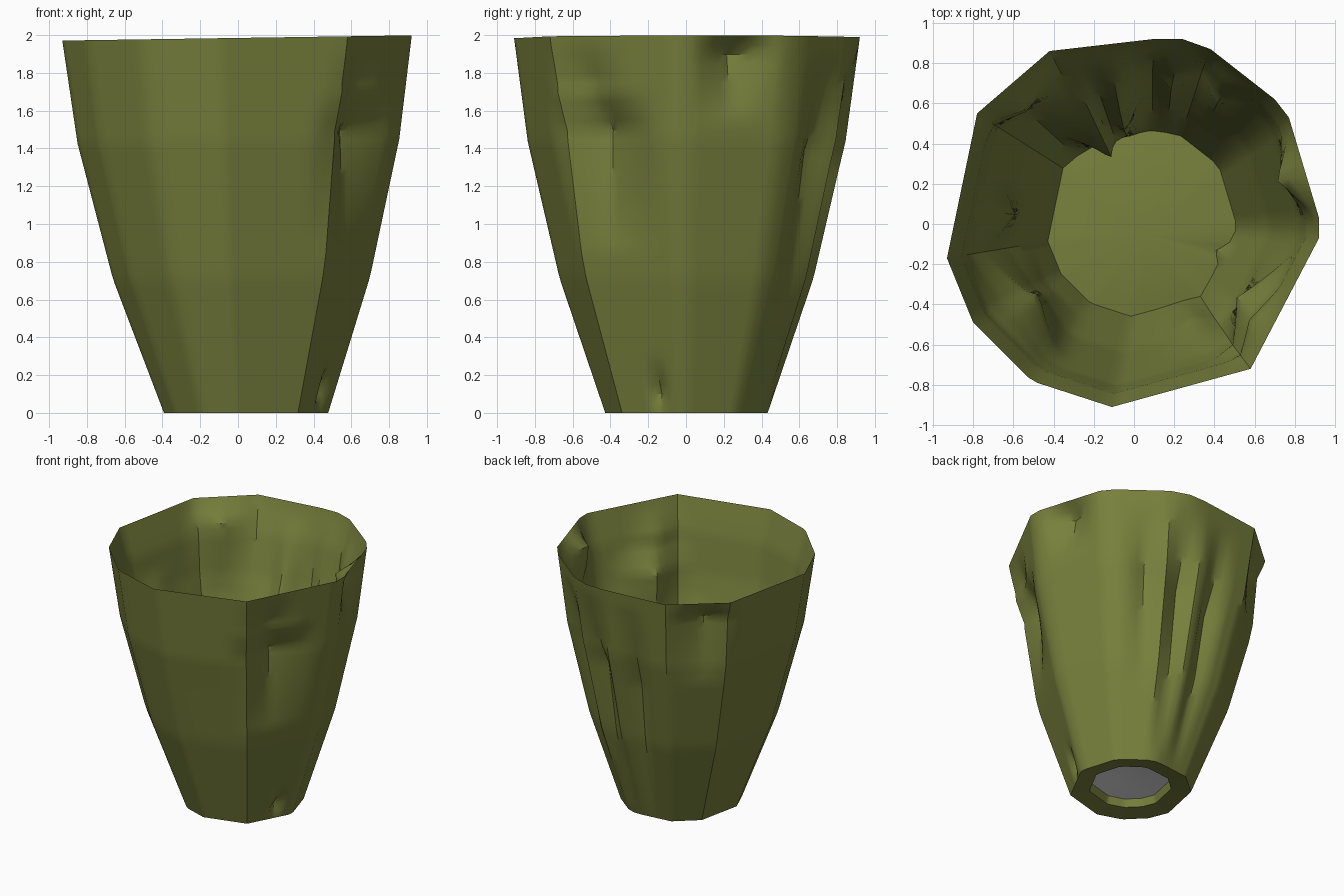
import bpy, bmesh, math
from mathutils import Vector

cube = bpy.data.objects.get("Cube")
if cube:
    bpy.data.objects.remove(cube)


def material(name, rgb):
    m = bpy.data.materials.new(name)
    m.use_nodes = True
    m.diffuse_color = (*rgb, 1)
    bsdf = m.node_tree.nodes["Principled BSDF"]
    bsdf.inputs["Base Color"].default_value = (*rgb, 1)
    bsdf.inputs["Roughness"].default_value = 0.7
    return m


olive = material("olive", (0.185, 0.215, 0.045))
pale = material("pale grey", (0.75, 0.75, 0.75))

# Uneven rim outline, split into short segments
corners = [(-0.42, 0.86), (0.1, 0.92), (0.24, 0.92), (0.38, 0.87), (0.7, 0.62),
           (0.77, 0.53), (0.92, 0.03), (0.92, -0.07), (0.58, -0.72), (-0.11, -0.91),
           (-0.48, -0.79), (-0.53, -0.76), (-0.8, -0.49), (-0.93, -0.17), (-0.78, 0.55)]
corners = [Vector(c) for c in reversed(corners)]  # counter-clockwise
rim = []
for i, a in enumerate(corners):
    b = corners[(i + 1) % len(corners)]
    n = max(1, round((b - a).length / 0.06))
    rim += [a.lerp(b, k / n) for k in range(n)]

# Flare of the wall: height, share of the way from base to rim
flare = [(0, 0), (0.72, 0.5), (1.2, 0.73), (1.45, 0.85), (2, 1)]

# Dents: angle, half width in degrees, top, deepest, bottom height, depth
outer_dents = [(-36, 24, 1.7, 1.5, 0.85, 0.14), (-40, 16, 1.97, 1.75, 1.52, 0.06),
               (17, 14, 1.99, 1.92, 1.55, 0.13), (75, 9, 1.95, 1.3, 0.05, 0.12),
               (97, 8, 1.9, 1.2, 0.02, 0.1), (57, 10, 1.9, 1.4, 0.5, 0.09),
               (134, 17, 1.98, 1.85, 1.3, 0.1), (-20, 8, 0.28, 0.1, 0.03, 0.06)]
inner_dents = outer_dents + [(114, 20, 1.97, 0.6, 0.1, 0.28), (95, 14, 1.95, 0.9, 0.15, 0.12),
                             (216, 26, 1.65, 1.2, 0.4, 0.16), (176, 14, 1.6, 1.1, 0.6, 0.1),
                             (-60, 20, 1.3, 0.7, 0.1, 0.08)]


def ramp(x, points):
    for (x0, y0), (x1, y1) in zip(points, points[1:]):
        if x <= x1:
            return y0 + (y1 - y0) * max(0, x - x0) / (x1 - x0)
    return points[-1][1]


def push(angle, z, dents):
    total = 0
    for centre, half, top, deep, bottom, depth in dents:
        off = abs((angle - centre + 180) % 360 - 180) / half
        if off < 1 and bottom < z < top:
            fall = (top - z) / (top - deep) if z > deep else (z - bottom) / (deep - bottom)
            total += depth * fall * (1 - off)
    return total


def section(z, size=1.0, dents=(), lift=None):
    """One closed ring of the wall at a nominal height."""
    f = ramp(z, flare)
    ring = []
    for p in rim:
        d = p.normalized()
        angle = math.degrees(math.atan2(p.y, p.x))
        r = p.length * (0.47 + 0.53 * f) * size - push(angle, z, dents)
        q = d * max(r, 0.08)
        tilt = (0.0075 * p.x - 0.0075) * f * 2
        height = z + tilt if lift is None else lift
        ring.append((q.x + 0.045 * (1 - f), q.y, height))
    return ring


def loft(name, rings, mat, cap=None, flip=False):
    bm = bmesh.new()
    rows = [[bm.verts.new(p) for p in ring] for ring in rings]
    n = len(rim)
    for low, high in zip(rows, rows[1:]):
        for i in range(n):
            j = (i + 1) % n
            bm.faces.new((low[i], low[j], high[j], high[i]))
    if cap is not None:  # fan closing the first ring
        tip = bm.verts.new(cap)
        for i in range(n):
            bm.faces.new((tip, rows[0][(i + 1) % n], rows[0][i]))
    if flip:
        bmesh.ops.reverse_faces(bm, faces=bm.faces[:])
    mesh = bpy.data.meshes.new(name)
    bm.to_mesh(mesh)
    bm.free()
    mesh.materials.append(mat)
    ob = bpy.data.objects.new(name, mesh)
    bpy.context.collection.objects.link(ob)
    bpy.ops.object.select_all(action="DESELECT")
    bpy.context.view_layer.objects.active = ob
    ob.select_set(True)
    bpy.ops.object.shade_smooth_by_angle(angle=math.radians(35))
    return ob


# Outer wall
steps = 40
heights = [2 * i / steps for i in range(steps + 1)]
loft("outer_wall", [section(z, 1, outer_dents) for z in heights], olive)

# Crumpled lining, meeting the outer wall at the rim and closed by a floor
inside = [z for z in heights if z >= 0.15]
loft("inner_lining", [section(z, 1 - 0.04 * min(1, (2 - z) * 4), inner_dents) for z in inside],
     olive, cap=(0.05, -0.05, 0.22), flip=True)

# Foot: flat ring under the wall, turning up into a shallow recess
loft("foot_ring", [section(0, 0.64, lift=0.08), section(0, 0.68, lift=0.02), section(0)], olive)

# Pale underside in the recess
loft("underside", [section(0, 0.3, lift=0.09), section(0, 0.64, lift=0.08)], pale,
     cap=(0.045, 0, 0.1))
